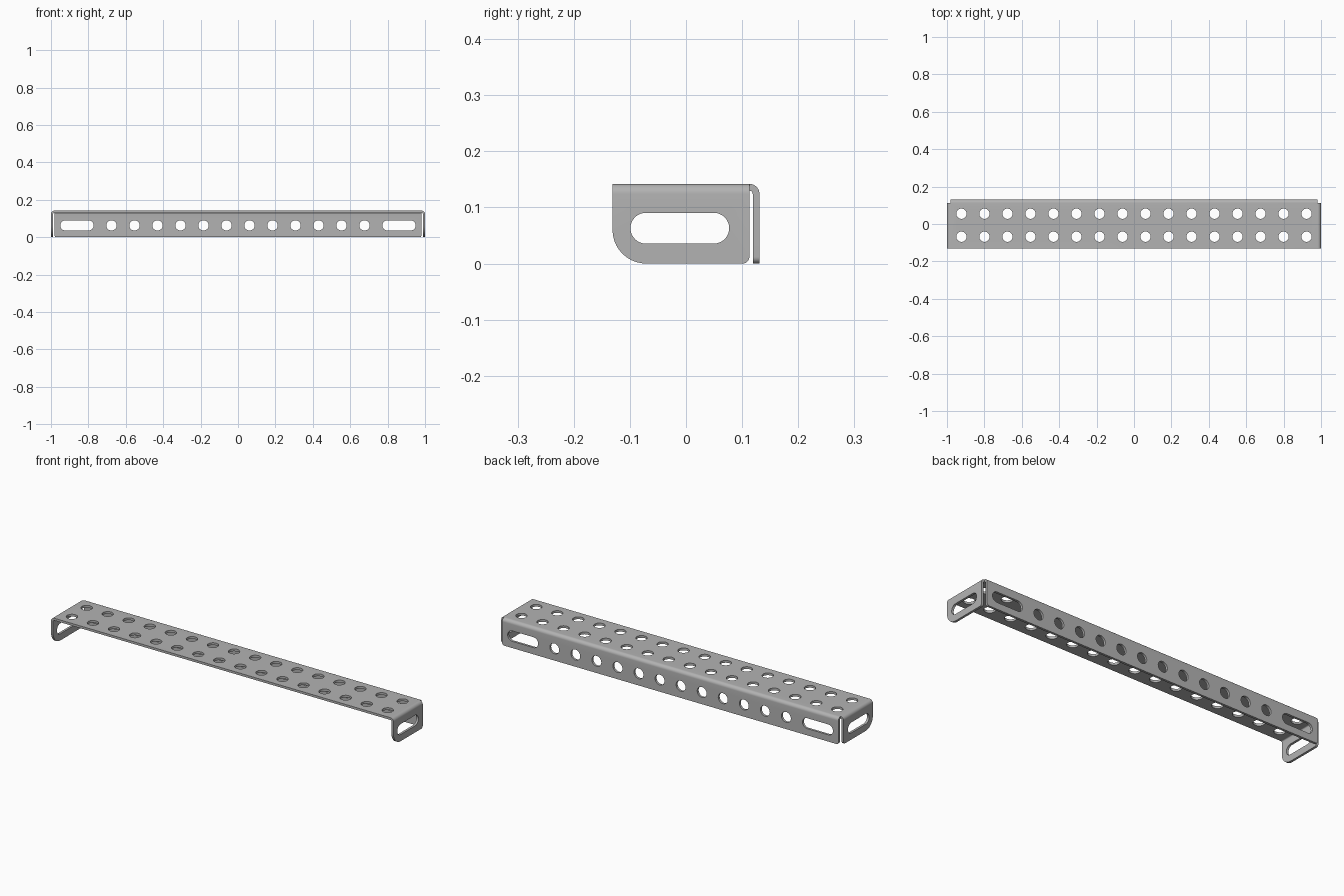
import bpy, bmesh, math
from mathutils import Vector

cube = bpy.data.objects.get("Cube")
if cube:
    bpy.data.objects.remove(cube, do_unlink=True)

# Main sizes
HEIGHT, THICK, BEND = 0.142, 0.012, 0.018
FRONT, BACK = -0.131, 0.131
SEAM_X, SEAM_Y, SEAM_Z = 1 - BEND, BACK - BEND, HEIGHT - BEND
PITCH, HOLE_R, MID_Z = 0.123, 0.0275, 0.063
STEPS = 8


def arc(cx, cy, r, start, end, steps):
    angles = [math.radians(start + (end - start) * i / steps) for i in range(steps + 1)]
    return [(cx + r * math.cos(a), cy + r * math.sin(a)) for a in angles]


def round_hole(cx, cy):
    return arc(cx, cy, HOLE_R, 0, 360, 32)[:-1]


def slot(cx, cy, half):
    return (arc(cx + half, cy, HOLE_R, -90, 90, 16)
            + arc(cx - half, cy, HOLE_R, 90, 270, 16))


def flange(u0, u1, r0, r1):
    """Outline hanging from the bend, with two rounded lower corners."""
    return ([(u0, SEAM_Z)] + arc(u0 + r0, r0, r0, 180, 270, 10)
            + arc(u1 - r1, r1, r1, 270, 360, 10) + [(u1, SEAM_Z)])


def panel(bm, loops, place, normal):
    """Flat sheet bounded by the first loop and pierced by the others."""
    edges = []
    for loop in loops:
        verts = [bm.verts.new(place(u, v)) for u, v in loop]
        edges += [bm.edges.new((a, b)) for a, b in zip(verts, verts[1:] + verts[:1])]
    bmesh.ops.triangle_fill(bm, use_beauty=True, edges=edges, normal=Vector(normal))


def bend(bm, place, start, end):
    """Quarter-round fold; place maps outward offset, height and position."""
    rows = []
    for i in range(STEPS + 1):
        a = math.pi / 2 * i / STEPS
        out, up = BEND * math.sin(a), SEAM_Z + BEND * math.cos(a)
        rows.append([bm.verts.new(place(out, up, t)) for t in (start, end)])
    for (a, b), (c, d) in zip(rows, rows[1:]):
        bm.faces.new((a, b, d, c))


bm = bmesh.new()

# Top plate with two rows of holes
top = [[(-SEAM_X, FRONT), (SEAM_X, FRONT), (SEAM_X, SEAM_Y), (-SEAM_X, SEAM_Y)]]
top += [round_hole((i - 7.5) * PITCH, y) for y in (0.055, 0.055 - PITCH) for i in range(16)]
panel(bm, top, lambda u, v: (u, v, HEIGHT), (0, 0, 1))

# Back flange with a row of holes and a slot at each end
back = [flange(-SEAM_X, SEAM_X, 0.012, 0.012)]
back += [round_hole((i - 5.5) * PITCH, MID_Z) for i in range(12)]
back += [slot(s * 0.861, MID_Z, 0.0615) for s in (-1, 1)]
panel(bm, back, lambda u, v: (u, BACK, v), (0, 1, 0))
bend(bm, lambda out, up, t: (t, SEAM_Y + out, up), -SEAM_X, SEAM_X)

# End flanges with one slot each
for s in (-1, 1):
    end = [flange(FRONT, SEAM_Y, 0.06, 0.012), slot(-0.011, MID_Z, 0.0605)]
    panel(bm, end, lambda u, v: (s, u, v), (s, 0, 0))
    bend(bm, lambda out, up, t: (s * (SEAM_X + out), t, up), FRONT, SEAM_Y)

# Join the sheet and face it outward
bmesh.ops.remove_doubles(bm, verts=bm.verts[:], dist=0.0001)
bmesh.ops.recalc_face_normals(bm, faces=bm.faces[:])
bm.normal_update()
if sum(f.normal.z * f.calc_area() for f in bm.faces) < 0:
    bmesh.ops.reverse_faces(bm, faces=bm.faces[:])

mesh = bpy.data.meshes.new("perforated_bracket")
bm.to_mesh(mesh)
bm.free()
bracket = bpy.data.objects.new("perforated_bracket", mesh)
bpy.context.collection.objects.link(bracket)

# Grey metal
metal = bpy.data.materials.new("grey_metal")
metal.use_nodes = True
colour = (0.45, 0.45, 0.45, 1)
metal.diffuse_color = colour
metal.node_tree.nodes["Principled BSDF"].inputs["Base Color"].default_value = colour
mesh.materials.append(metal)

# Sheet thickness, inward
solid = bracket.modifiers.new("sheet_thickness", 'SOLIDIFY')
solid.thickness = THICK
solid.offset = -1
solid.use_even_offset = True

bpy.ops.object.select_all(action='DESELECT')
bracket.select_set(True)
bpy.context.view_layer.objects.active = bracket
bpy.ops.object.modifier_apply(modifier=solid.name)
bpy.ops.object.shade_smooth_by_angle(angle=math.radians(30))
